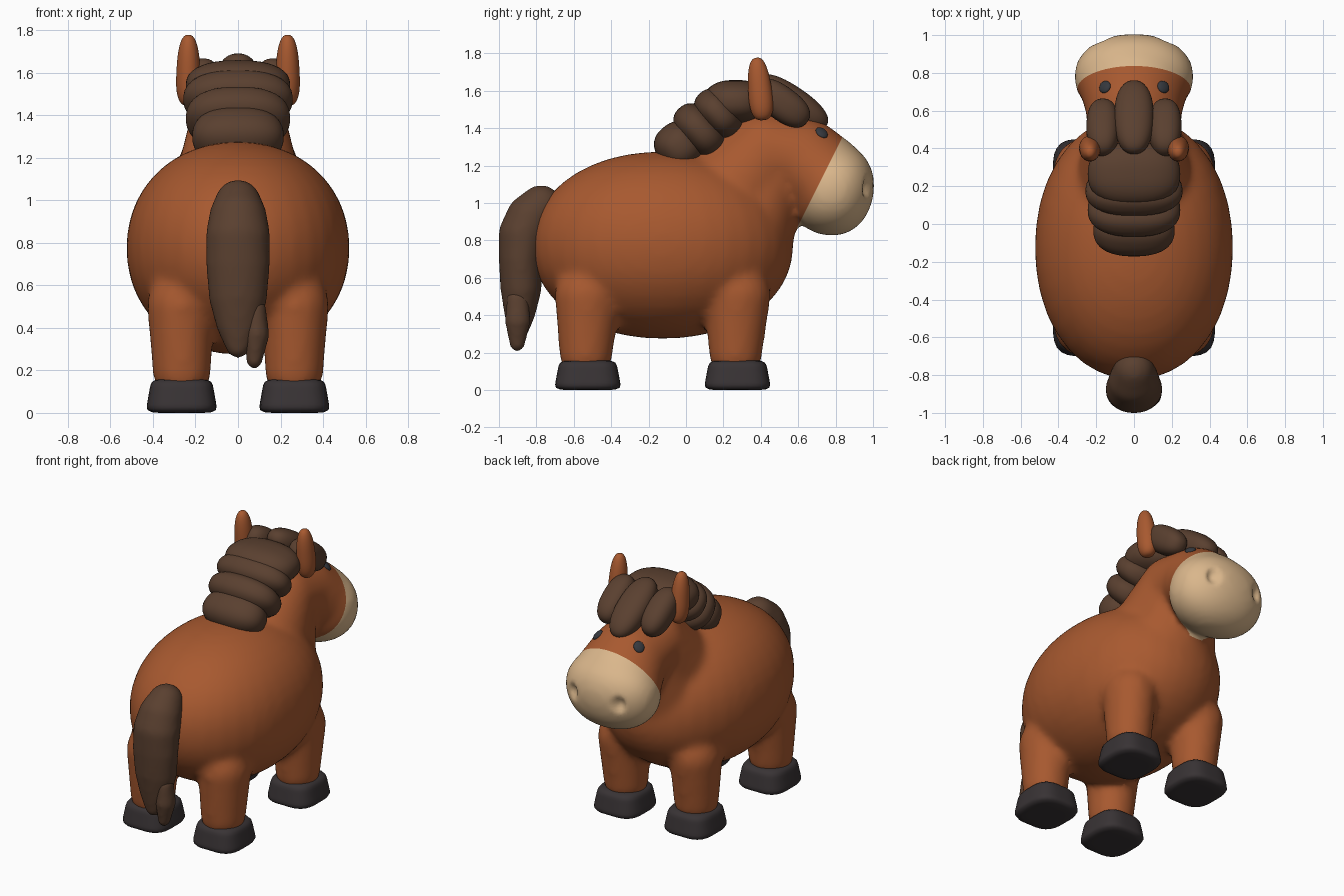
import bpy, bmesh, math
from mathutils import Matrix, Vector

cube = bpy.data.objects.get("Cube")
if cube:
    bpy.data.objects.remove(cube, do_unlink=True)


def material(name, r, g, b):
    m = bpy.data.materials.new(name)
    m.diffuse_color = (r, g, b, 1)
    m.use_nodes = True
    m.node_tree.nodes["Principled BSDF"].inputs["Base Color"].default_value = (r, g, b, 1)
    m.node_tree.nodes["Principled BSDF"].inputs["Roughness"].default_value = 0.8
    return m


COAT = material("chestnut coat", .39, .1, .029)
CREAM = material("cream muzzle", .7, .47, .26)
HAIR = material("dark brown hair", .102, .051, .029)
HOOF = material("charcoal hoof", .04, .033, .035)
EYE = material("dark eye", .036, .04, .048)

# One unit ball that every rounded part starts from
bm = bmesh.new()
bmesh.ops.create_uvsphere(bm, u_segments=36, v_segments=22, radius=1)
BALL = bpy.data.meshes.new("ball")
bm.to_mesh(BALL)
bm.free()


def blob(bm, center, radii, tilt=0, n=2, m=None, taper=0, rot=None):
    """Superellipsoid; n is squareness in plan, m in height, taper narrows the top."""
    m = m or n
    start = len(bm.verts)
    bm.from_mesh(BALL)
    turn = rot or Matrix.Rotation(math.radians(tilt), 3, 'X')
    for v in bm.verts[start:]:
        plan = (abs(v.co.x) ** n + abs(v.co.y) ** n) ** (1 / n)
        p = v.co / (plan ** m + abs(v.co.z) ** m) ** (1 / m)
        s = 1 - taper * p.z
        p = Vector((p.x * radii[0] * s, p.y * radii[1] * s, p.z * radii[2]))
        v.co = Vector(center) + turn @ p


def chain(bm, points, steps=5):
    """Row of blended ellipsoids; each point is x, y, z, side radius, radius."""
    for a, b in zip(points, points[1:]):
        for i in range(steps + 1):
            x, y, z, rx, r = [p + (q - p) * i / steps for p, q in zip(a, b)]
            blob(bm, (x, y, z), (rx, r, r))


def finish(name, bm, *mats, voxel=0, smooth=10):
    mesh = bpy.data.meshes.new(name)
    bm.to_mesh(mesh)
    bm.free()
    ob = bpy.data.objects.new(name, mesh)
    bpy.context.collection.objects.link(ob)
    if voxel:
        # fuse overlapping shapes into one soft skin
        re = ob.modifiers.new("fuse", 'REMESH')
        re.mode = 'VOXEL'
        re.voxel_size = voxel
        sm = ob.modifiers.new("soften", 'SMOOTH')
        sm.factor = 0.5
        sm.iterations = smooth
        graph = bpy.context.evaluated_depsgraph_get()
        ob.data = bpy.data.meshes.new_from_object(ob.evaluated_get(graph))
        ob.modifiers.clear()
        bpy.data.meshes.remove(mesh)
        ob.data.name = name
    ob.data.materials.clear()
    for m in mats:
        ob.data.materials.append(m)
    ob.data.polygons.foreach_set("use_smooth", [True] * len(ob.data.polygons))
    return ob


def single(name, mat, *args, **kw):
    bm = bmesh.new()
    blob(bm, *args, **kw)
    return finish(name, bm, mat)


SIDES = (("left", 1), ("right", -1))
LEGS = (("front", .275), ("back", -.525))

# Body, neck, head and legs as one skin
bm = bmesh.new()
blob(bm, (0, -.125, .775), (.525, .7, .5), n=2.1)
chain(bm, [(0, .2, .98, .32, .32), (0, .42, 1.27, .25, .225), (0, .62, 1.225, .255, .235),
           (0, .73, 1.135, .29, .24)])
chain(bm, [(0, .3, .85, .32, .28), (0, .42, 1.1, .25, .22)])
blob(bm, (0, .78, 1.075), (.317, .225, .25), tilt=-10, n=2.15)
for _, s in SIDES:
    for _, y in LEGS:
        chain(bm, [(s * .264, y - .01, .2, .139, .144), (s * .268, y, .5, .16, .178)])
body = finish("body", bm, COAT, CREAM, voxel=.02, smooth=18)

# Muzzle colour with a clean cut edge, and pressed-in nostrils
bm = bmesh.new()
bm.from_mesh(body.data)
cut, normal = Vector((0, .72, 1.12)), Vector((0, .894, -.447))
head = [f for f in bm.faces if f.calc_center_median().y > .585 and f.calc_center_median().z > .8]
geom = set(head) | {e for f in head for e in f.edges} | {v for f in head for v in f.verts}
bmesh.ops.bisect_plane(bm, geom=list(geom), plane_co=cut, plane_no=normal, dist=.0005)
for f in bm.faces:
    c = f.calc_center_median()
    f.material_index = int((c - cut).dot(normal) > 0 and c.y > .595 and c.z > .8)
for v in bm.verts:
    d = math.hypot((abs(v.co.x) - .17) / .055, (v.co.z - 1.08) / .07)
    if v.co.y > .85 and d < 1:
        v.co.y -= .035 * (1 - d * d) ** 2
bm.to_mesh(body.data)
bm.free()

for side, s in SIDES:
    # Hooves
    for end, y in LEGS:
        single(f"{end}_{side}_hoof", HOOF, (s * .265, y, .08), (.156, .166, .08), n=3.4, m=7, taper=.09)
    # Ears
    single(f"{side}_ear", COAT, (s * .233, .395, 1.61), (.056, .063, .168), tilt=6, n=2, m=2.7, taper=.16)
    # Eyes, laid on the surface of the head
    _, spot, out, _ = body.closest_point_on_mesh((s * .175, .74, 1.4))
    single(f"{side}_eye", EYE, spot, (.034, .038, .016), rot=out.to_track_quat('Z', 'Y').to_matrix())
    # Side forelock
    single(f"{side}_forelock", HAIR, (s * .165, .51, 1.535), (.087, .172, .09), tilt=-36, n=2.4)

# Middle forelock
single("middle_forelock", HAIR, (0, .565, 1.54), (.105, .225, .085), tilt=-34, n=2.3)

# Mane rolls up the back of the neck: y, z, width, along, across, tilt
ROLLS = ((-.035, 1.3, .215, .125, .135, 38), (.075, 1.385, .245, .105, .165, 42),
         (.175, 1.475, .257, .1, .15, 42), (.265, 1.54, .245, .17, .118, 0))
for i, (y, z, w, along, across, tilt) in enumerate(ROLLS):
    single(f"mane_roll_{i + 1}", HAIR, (0, y, z), (w, along, across), tilt=tilt, n=2.4)

# Tail with a small tuft
bm = bmesh.new()
chain(bm, [(0, -.775, .985, .11, .112), (0, -.835, .92, .137, .128), (0, -.873, .83, .152, .13),
           (0, -.885, .7, .152, .118), (0, -.882, .55, .14, .112), (0, -.888, .42, .106, .086),
           (0, -.9, .31, .058, .055)], steps=3)
finish("tail", bm, HAIR, voxel=.016, smooth=14)
bm = bmesh.new()
chain(bm, [(.083, -.9, .48, .05, .06), (.087, -.9, .37, .06, .068), (.077, -.902, .25, .038, .042)])
finish("tail_tuft", bm, HAIR, voxel=.014, smooth=5)
bpy.data.meshes.remove(BALL)
